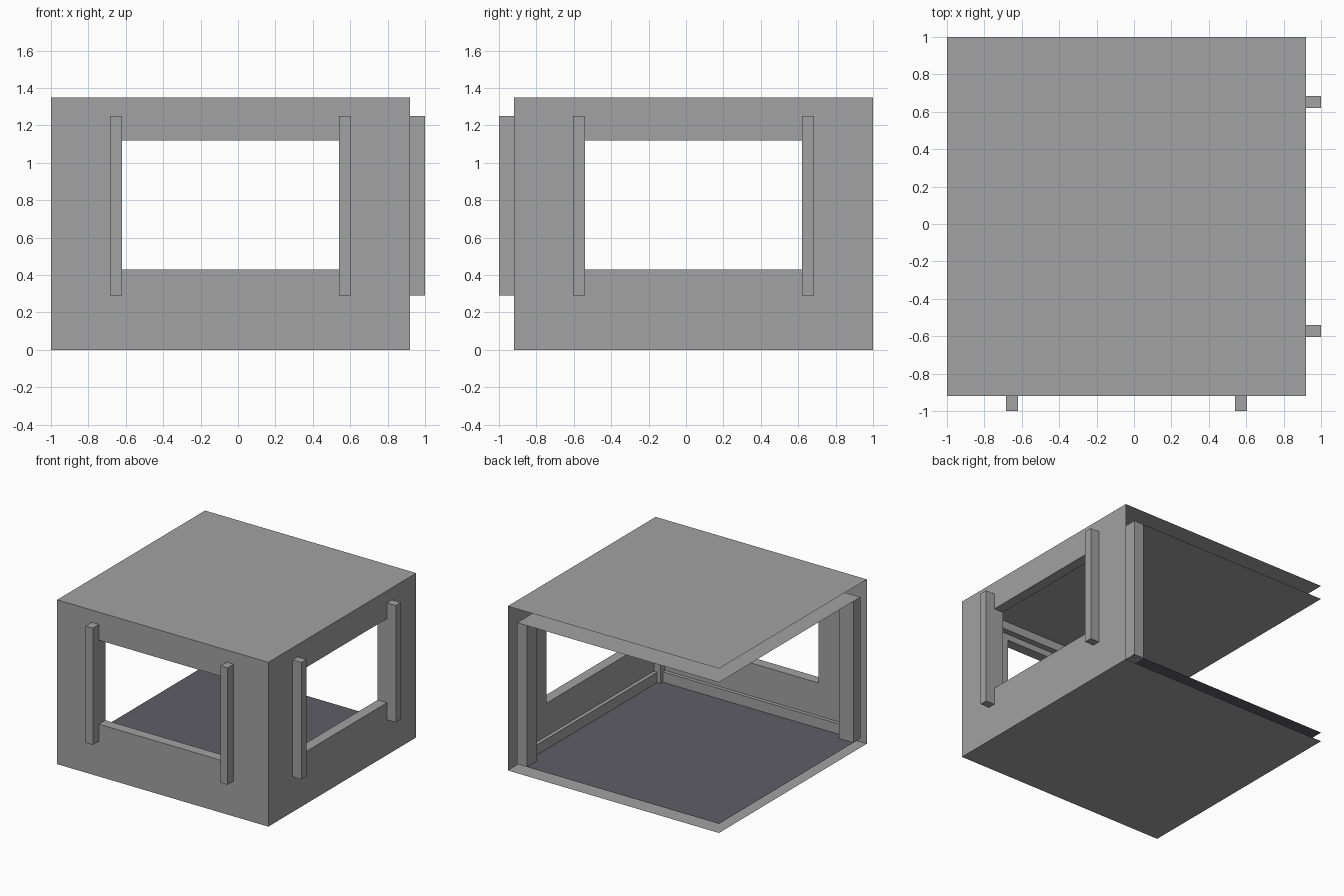
import bpy, bmesh

if "Cube" in bpy.data.objects:
    bpy.data.objects.remove(bpy.data.objects["Cube"])

def material(name, rgb):
    m = bpy.data.materials.new(name)
    m.diffuse_color = (*rgb, 1)
    m.use_nodes = True
    m.node_tree.nodes["Principled BSDF"].inputs["Base Color"].default_value = m.diffuse_color
    return m

GREY = material("plaster grey", (0.36, 0.36, 0.36))
DARK = material("floor slate", (0.115, 0.11, 0.135))

OUT, INN = 0.92, 0.835            # outer and inner wall planes
H, FLOOR, CEIL = 1.35, 0.075, 1.237
WX0, WX1, WZ0, WZ1 = -0.62, 0.54, 0.43, 1.12   # window opening

def same(p):
    return p

def swap(p):                      # reflects the front wall onto the right wall
    return (-p[1], -p[0], p[2])

def build(name, quads, mat, fn=same):
    bm = bmesh.new()
    for q in quads:
        bm.faces.new([bm.verts.new(fn(p)) for p in q])
    bmesh.ops.remove_doubles(bm, verts=bm.verts, dist=1e-5)
    if fn is swap:
        bmesh.ops.reverse_faces(bm, faces=bm.faces)
    me = bpy.data.meshes.new(name)
    bm.to_mesh(me)
    bm.free()
    me.materials.append(mat)
    ob = bpy.data.objects.new(name, me)
    bpy.context.collection.objects.link(ob)
    return ob

def box(name, x, y, z, fn=same):
    (a, b), (c, d), (e, f) = x, y, z
    build(name, [
        [(a, c, e), (b, c, e), (b, c, f), (a, c, f)],
        [(b, d, e), (a, d, e), (a, d, f), (b, d, f)],
        [(b, c, e), (b, d, e), (b, d, f), (b, c, f)],
        [(a, d, e), (a, c, e), (a, c, f), (a, d, f)],
        [(a, c, f), (b, c, f), (b, d, f), (a, d, f)],
        [(a, d, e), (b, d, e), (b, c, e), (a, c, e)]], GREY, fn)

def sheet(name, w, z, mat, up):
    q = [(-1, -w, z), (w, -w, z), (w, 1, z), (-1, 1, z)]
    build(name, [q if up else q[::-1]], mat)

def wall(name, fn):
    # outer and inner skins with a window hole, joined by the window reveal
    def rect(x0, x1, z0, z1, y):
        return [(x0, y, z0), (x1, y, z0), (x1, y, z1), (x0, y, z1)]
    o = rect(-1, OUT, 0, H, -OUT)
    i = rect(-1, INN, FLOOR, CEIL, -INN)
    ow = rect(WX0, WX1, WZ0, WZ1, -OUT)
    iw = rect(WX0, WX1, WZ0, WZ1, -INN)
    quads = []
    for a in range(4):
        b = (a + 1) % 4
        quads.append([o[a], o[b], ow[b], ow[a]])
        quads.append([ow[a], ow[b], iw[b], iw[a]])
        quads.append([iw[a], iw[b], i[b], i[a]])
    build(name, quads, GREY, fn)

# horizontal skins
sheet("roof", OUT, H, GREY, True)
sheet("underside", OUT, 0, GREY, False)
sheet("ceiling", INN, CEIL, GREY, False)
sheet("floor", INN, FLOOR, DARK, True)

# walls with their posts and interior trim
for side, fn in (("front", same), ("right", swap)):
    wall(side + "_wall", fn)
    box(side + "_outer_post_a", (WX0 - 0.065, WX0), (-1, -OUT), (0.29, 1.25), fn)
    box(side + "_outer_post_b", (WX1, WX1 + 0.065), (-1, -OUT), (0.29, 1.25), fn)
    box(side + "_end_pillar", (-1, -0.87), (-INN, -0.745), (FLOOR, CEIL), fn)
    box(side + "_baseboard", (-0.87, INN), (-INN, -INN + 0.03), (FLOOR, 0.16), fn)
    box(side + "_crown_trim", (-0.87, INN), (-INN, -INN + 0.05), (1.17, CEIL), fn)

# pillar in the inside corner
box("corner_pillar", (INN - 0.06, INN), (-INN, -INN + 0.06), (FLOOR, CEIL))
